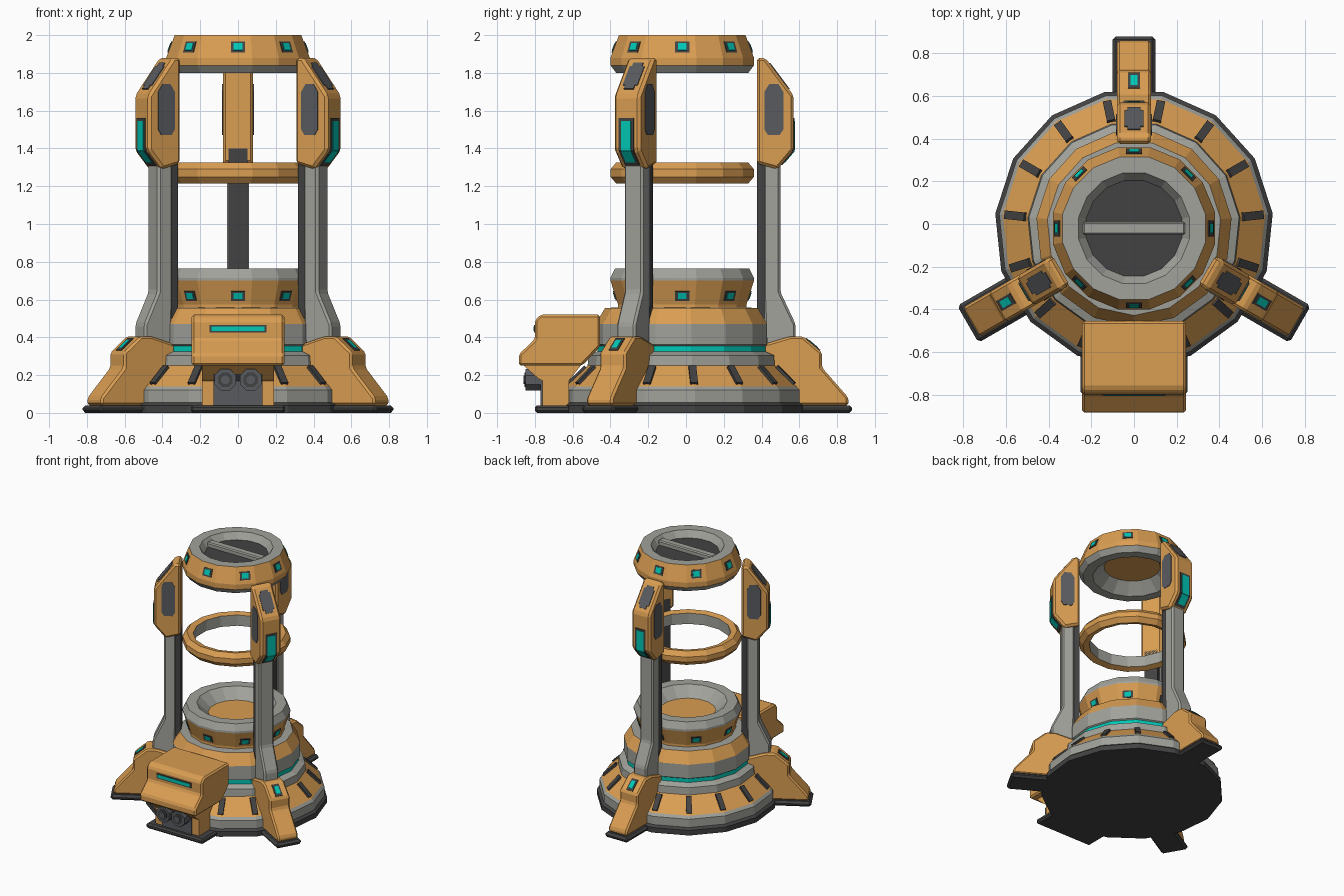
import bpy, bmesh, math
from mathutils import Matrix, Vector

if "Cube" in bpy.data.objects:
    bpy.data.objects.remove(bpy.data.objects["Cube"])

CENTRE = Matrix.Translation((0, -0.02, 0))   # axis of the machine


def material(name, rgb):
    m = bpy.data.materials.new(name)
    m.diffuse_color = (*rgb, 1)
    m.use_nodes = True
    m.node_tree.nodes["Principled BSDF"].inputs["Base Color"].default_value = m.diffuse_color
    return m


ORANGE = material("orange paint", (0.70, 0.34, 0.085))
GREY = material("light grey metal", (0.36, 0.36, 0.33))
DARK = material("dark rubber", (0.055, 0.055, 0.055))
SLATE = material("slate panel", (0.10, 0.105, 0.115))
TEAL = material("teal glow", (0.0, 0.58, 0.47))


def finish(name, bm, mats):
    bmesh.ops.remove_doubles(bm, verts=bm.verts, dist=1e-5)
    bmesh.ops.recalc_face_normals(bm, faces=bm.faces)
    me = bpy.data.meshes.new(name)
    bm.to_mesh(me)
    bm.free()
    for m in mats:
        me.materials.append(m)
    ob = bpy.data.objects.new(name, me)
    bpy.context.collection.objects.link(ob)
    return ob


def lathe(name, profile, n, phase, closed=False):
    """Turn (apothem, z, material of the next segment) points around the axis."""
    bm = bmesh.new()
    mats = []
    k = 1 / math.cos(math.pi / n)
    rings = []
    for r, z, _ in profile:
        ring = []
        for i in range(n):
            a = math.radians(phase) + 2 * math.pi * i / n
            ring.append(bm.verts.new(CENTRE @ Vector((r * k * math.cos(a), r * k * math.sin(a), z))))
        rings.append(ring)
    for s in range(len(profile) if closed else len(profile) - 1):
        mat = profile[s][2]
        if mat not in mats:
            mats.append(mat)
        a, b = rings[s], rings[(s + 1) % len(rings)]
        for i in range(n):
            j = (i + 1) % n
            f = bm.faces.new((a[i], a[j], b[j], b[i]))
            f.material_index = mats.index(mat)
    bmesh.ops.dissolve_degenerate(bm, dist=1e-5, edges=bm.edges)
    return finish(name, bm, mats)


def slab(name, profile, width, angle, mat, bevel=0.0, side=0.0):
    """Extrude an (r, z) outline sideways and turn it to an angle about the axis."""
    bm = bmesh.new()
    m = CENTRE @ Matrix.Rotation(math.radians(angle), 4, 'Z')
    a, b = [[bm.verts.new(m @ Vector((r, side + s * width / 2, z))) for r, z in profile] for s in (-1, 1)]
    bm.faces.new(a)
    bm.faces.new(b[::-1])
    for i in range(len(a)):
        j = (i + 1) % len(a)
        bm.faces.new((a[i], b[i], b[j], a[j]))
    bmesh.ops.recalc_face_normals(bm, faces=bm.faces)
    if bevel:
        bmesh.ops.bevel(bm, geom=bm.edges[:], offset=bevel, segments=1, affect='EDGES', clamp_overlap=True)
    return finish(name, bm, [mat])


def strip(name, p, q, width, angle, mat, thick=0.01):
    """Thin plate lying on the slope from p to q."""
    p, q = Vector(p), Vector(q)
    d = (q - p).normalized()
    n = Vector((-d.y, d.x)) * thick / 2
    return slab(name, [p + n, q + n, q - n, p - n], width, angle, mat)


def window(name, p, q, width, angle):
    """Dark frame with a teal pane on the slope from p to q."""
    p, q = Vector(p), Vector(q)
    strip(name + "_frame", p, q, width, angle, DARK, 0.010)
    strip(name + "_pane", p.lerp(q, 0.18), q.lerp(p, 0.18), width * 0.62, angle, TEAL, 0.015)


# Fifteen-sided base with skirt, glowing band and drum
lathe("base_drum", [
    (0, 0, DARK), (0.64, 0, DARK), (0.64, 0.04, DARK), (0.622, 0.055, GREY), (0.622, 0.12, GREY),
    (0.605, 0.14, ORANGE), (0.49, 0.25, GREY), (0.485, 0.305, GREY), (0.44, 0.325, TEAL),
    (0.44, 0.355, GREY), (0.45, 0.362, GREY), (0.45, 0.47, ORANGE), (0.40, 0.555, GREY),
    (0.30, 0.56, GREY), (0, 0.56, GREY)], 15, 6)
for i in range(15):
    strip("skirt_vent", (0.605, 0.153), (0.512, 0.243), 0.04, 6 + 24 * i, DARK, 0.02)

# Sixteen-sided lower cup with a funnel
lathe("lower_cup", [
    (0, 0.55, ORANGE), (0.34, 0.55, ORANGE), (0.34, 0.575, ORANGE), (0.38, 0.70, GREY),
    (0.38, 0.715, GREY), (0.355, 0.765, GREY), (0.28, 0.765, GREY), (0.20, 0.69, ORANGE),
    (0, 0.69, ORANGE)], 16, 11.25)

# Floating middle ring
lathe("middle_ring", [
    (0.305, 1.23, ORANGE), (0.35, 1.215, ORANGE), (0.38, 1.25, ORANGE), (0.38, 1.29, ORANGE),
    (0.35, 1.325, ORANGE), (0.305, 1.315, GREY)], 16, 11.25, closed=True)

# Top cap with a recess and crossbar
lathe("top_cap", [
    (0, 1.88, ORANGE), (0.20, 1.88, GREY), (0.28, 1.80, GREY), (0.35, 1.80, GREY),
    (0.38, 1.84, ORANGE), (0.38, 1.88, ORANGE), (0.335, 2.0, GREY), (0.26, 2.0, GREY),
    (0.225, 1.95, DARK), (0, 1.95, DARK)], 16, 11.25)
slab("cap_crossbar", [(-0.24, 1.93), (0.24, 1.93), (0.24, 1.985), (-0.24, 1.985)], 0.06, 0, GREY, 0.008)

# Eight windows around the cap and the cup
for i in range(8):
    window("cap_window", (0.370, 1.907), (0.348, 1.965), 0.075, 45 * i)
    window("cup_window", (0.3464, 0.595), (0.3624, 0.645), 0.075, 45 * i)

# Three legs: pad, foot, column, rail and clamp head
for ang in (90, 210, 330):
    slab("leg_pad", [(0.5, 0), (0.9, 0), (0.9, 0.04), (0.5, 0.04)], 0.20, ang, DARK, 0.015)
    slab("leg_foot", [(0.42, 0.04), (0.88, 0.04), (0.88, 0.08), (0.74, 0.24), (0.74, 0.32),
                      (0.64, 0.405), (0.57, 0.405), (0.42, 0.36)], 0.16, ang, ORANGE, 0.012)
    window("foot_window", (0.728, 0.3302), (0.655, 0.3923), 0.055, ang)
    slab("leg_column", [(0.44, 0.35), (0.60, 0.35), (0.60, 0.47), (0.52, 0.64), (0.52, 1.42),
                        (0.43, 1.42), (0.43, 0.60)], 0.115, ang, GREY, 0.012)
    slab("column_rail", [(0.395, 0.50), (0.435, 0.50), (0.435, 1.40), (0.395, 1.40)], 0.10, ang, DARK)
    slab("clamp_head", [(0.395, 1.88), (0.44, 1.88), (0.59, 1.68), (0.59, 1.39), (0.505, 1.29),
                        (0.395, 1.32)], 0.16, ang, ORANGE, 0.015)
    slab("clamp_side_panel", [(0.455, 1.47), (0.515, 1.47), (0.535, 1.50), (0.535, 1.70), (0.51, 1.74),
                              (0.46, 1.74), (0.435, 1.70), (0.435, 1.50)], 0.168, ang, SLATE)
    strip("clamp_top_panel", (0.565, 1.7133), (0.462, 1.8507), 0.06, ang, SLATE)
    strip("clamp_top_panel_wide", (0.55, 1.7333), (0.475, 1.8333), 0.09, ang, SLATE)
    strip("clamp_light_frame", (0.59, 1.56), (0.59, 1.39), 0.09, ang, DARK)
    strip("clamp_light_frame_low", (0.59, 1.39), (0.525, 1.3135), 0.09, ang, DARK)
    strip("clamp_light", (0.59, 1.545), (0.59, 1.388), 0.06, ang, TEAL, 0.015)
    strip("clamp_light_low", (0.59, 1.39), (0.54, 1.331), 0.06, ang, TEAL, 0.015)

# Front control box, its neck, pad and slate socket panel
slab("control_box", [(0.435, 0.52), (0.75, 0.52), (0.78, 0.49), (0.78, 0.39), (0.865, 0.31),
                     (0.865, 0.25), (0.53, 0.25), (0.435, 0.35)], 0.49, -90, ORANGE, 0.012)
slab("control_box_neck", [(0.53, 0.26), (0.85, 0.26), (0.76, 0.18), (0.74, 0.17), (0.74, 0.03),
                          (0.60, 0.03), (0.60, 0.17)], 0.38, -90, ORANGE)
slab("control_box_pad", [(0.4, 0), (0.78, 0), (0.78, 0.04), (0.4, 0.04)], 0.50, -90, DARK, 0.012)
slab("socket_panel", [(0.70, 0.04), (0.75, 0.04), (0.75, 0.17), (0.835, 0.248), (0.70, 0.248)],
     0.26, -90, SLATE)
strip("box_light_frame", (0.78, 0.425), (0.78, 0.465), 0.30, -90, DARK)
strip("box_light", (0.78, 0.433), (0.78, 0.457), 0.28, -90, TEAL, 0.015)

# Two octagonal sockets
for x in (-0.067, 0.067):
    for name, rad, y, depth, mat in (("socket", 0.062, -0.80, 0.10, SLATE),
                                     ("socket_hole", 0.042, -0.851, 0.006, DARK),
                                     ("socket_core", 0.024, -0.852, 0.014, SLATE)):
        bm = bmesh.new()
        bmesh.ops.create_cone(bm, cap_ends=True, segments=8, radius1=rad, radius2=rad, depth=depth,
                              matrix=Matrix.Translation((x, y, 0.175)) @ Matrix.Rotation(math.pi / 2, 4, 'X')
                              @ Matrix.Rotation(math.pi / 8, 4, 'Z'))
        finish(name, bm, [mat])
